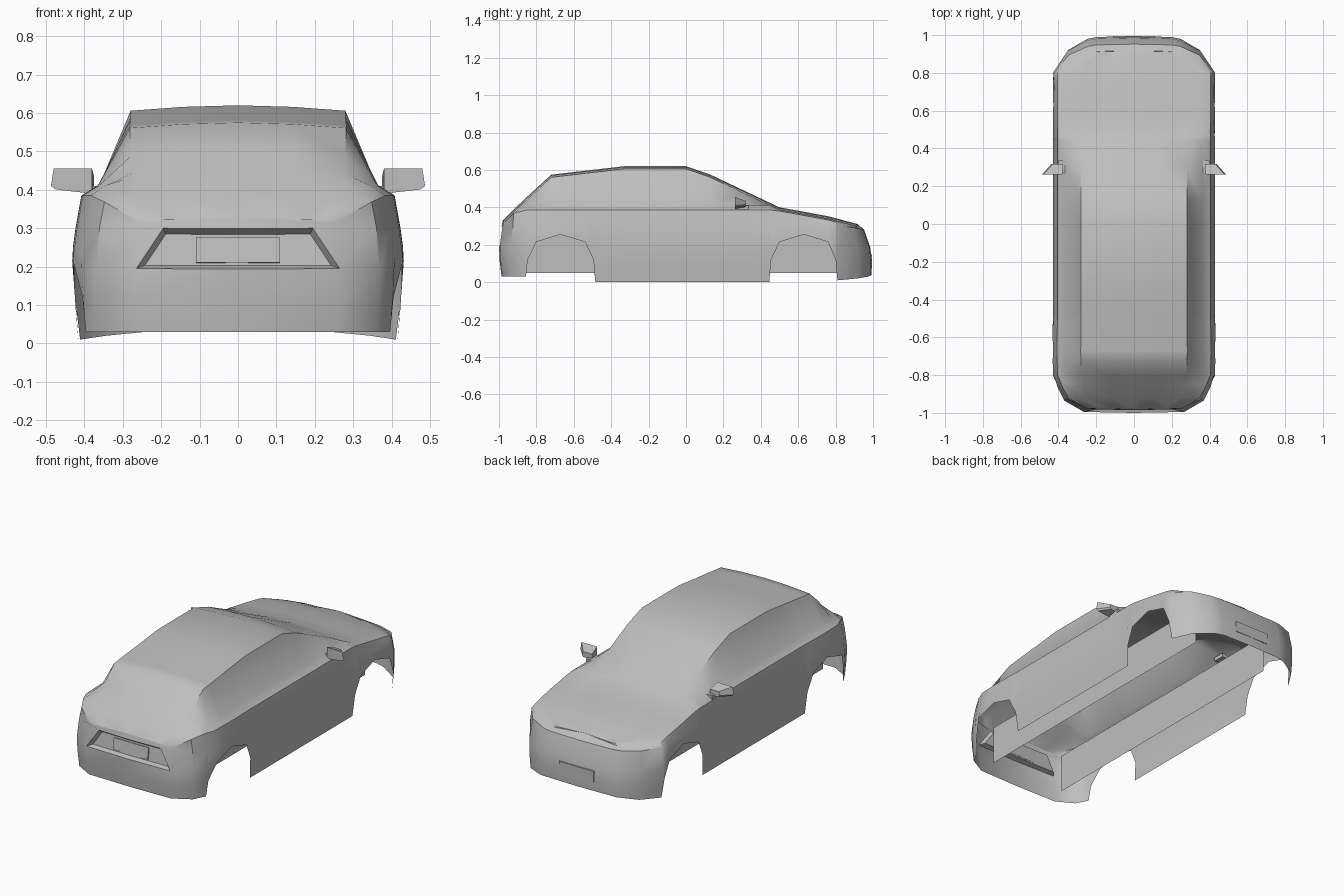
import bpy, bmesh, math

cube = bpy.data.objects.get("Cube")
if cube:
    bpy.data.objects.remove(cube, do_unlink=True)

paint = bpy.data.materials.new("grey paint")
paint.use_nodes = True
GREY = (0.52, 0.52, 0.52, 1)
paint.diffuse_color = GREY
paint.node_tree.nodes["Principled BSDF"].inputs["Base Color"].default_value = GREY


def interp(table, v):
    """Piecewise linear lookup."""
    if v <= table[0][0]:
        return table[0][1]
    for (a, p), (b, q) in zip(table, table[1:]):
        if v <= b:
            return p + (q - p) * (v - a) / (b - a)
    return table[-1][1]


def finish(bm, name, smooth=None):
    mesh = bpy.data.meshes.new(name)
    bm.to_mesh(mesh)
    bm.free()
    mesh.materials.append(paint)
    ob = bpy.data.objects.new(name, mesh)
    bpy.context.collection.objects.link(ob)
    if smooth:
        bpy.ops.object.select_all(action='DESELECT')
        ob.select_set(True)
        bpy.context.view_layer.objects.active = ob
        bpy.ops.object.shade_smooth_by_angle(angle=math.radians(smooth))
    return ob


def box(name, lo, hi, tilt=0):
    bm = bmesh.new()
    bmesh.ops.create_cube(bm, size=1)
    for v in bm.verts:
        v.co = [v.co[i] * (hi[i] - lo[i]) for i in range(3)]
    ob = finish(bm, name)
    ob.location = [(a + b) / 2 for a, b in zip(lo, hi)]
    ob.rotation_euler.x = tilt
    return ob


# Body columns around the plan: y, half width, lower edge (follows wheel arches)
columns = [
    (-1, 0, .03), (-.995, .27, .03), (-.935, .37, .03), (-.86, .408, .03),
    (-.85, .41, .12), (-.8, .43, .215), (-.72, .433, .24), (-.67, .434, .255),
    (-.54, .432, .215), (-.495, .43, .12), (-.485, .43, 0), (-.33, .43, 0),
    (0, .43, 0), (.13, .43, 0), (.3, .43, 0), (.445, .43, 0),
    (.455, .43, .12), (.5, .43, .215), (.63, .432, .255), (.76, .43, .215),
    (.8, .43, .12), (.81, .425, .01), (.92, .355, .02), (.98, .25, .03),
    (.99, .2, .035), (.995, 0, .035)]
# Centre line height along the length
crest = [(-1, .305), (-.975, .335), (-.9, .41), (-.72, .575), (-.33, .62),
         (0, .62), (.13, .575), (.5, .4), (.75, .355), (.92, .31), (1, .3)]
# Side bulge by height
bulge = [(0, .965), (.1, .985), (.22, 1), (.3, .975)]
LEVELS = (0, .3, .61, 1)
REAR, NOSE = (.93, .98, 1, .93, .9), (.98, 1, .95, .78, .6)
TAIL_PANEL = (.26, .265, .265, .195)


def end_y(y, level):
    """Round the nose and tail by pulling their ends in."""
    pull = (REAR if y < 0 else NOSE)[level]
    return y if abs(y) <= .8 else math.copysign(.8 + (abs(y) - .8) * pull, y)


def column_points(k, y, w, low):
    deck_y = end_y(y, 4)
    top = interp(crest, deck_y)
    waist = min(.3, top - .03)
    pts = []
    for i, t in enumerate(LEVELS):
        z = low + (waist - low) * t
        x = TAIL_PANEL[i] if k == 1 else w * interp(bulge, z)
        pts.append((x, end_y(y, i), z))
    deck = [(.94, min(top - .02, .385)), (.84, min(top - .012, .412)),
            (.65, top - .014), (.33, top - .004), (0, top)]
    for frac, z in deck:
        pts.append((w * frac, deck_y, z if w else top))
    return pts


# Body shell
bm = bmesh.new()
for side in (1, -1):
    grid = [[bm.verts.new((side * x, y, z)) for x, y, z in column_points(k, *c)]
            for k, c in enumerate(columns)]
    for a, b in zip(grid, grid[1:]):
        for i in range(len(a) - 1):
            quad = (a[i], b[i], b[i + 1], a[i + 1])
            bm.faces.new(quad if side > 0 else quad[::-1])
bmesh.ops.remove_doubles(bm, verts=bm.verts, dist=.0005)
bm.normal_update()
# Number plate recess in the tail
recess = []
for f in bm.faces:
    c = f.calc_center_median()
    if c.y < -.95 and abs(c.x) < .2 and .2 < c.z < .29:
        recess.append(f)
bmesh.ops.inset_region(bm, faces=recess, thickness=.012, depth=-.025,
                       use_even_offset=True)
finish(bm, "body_shell", smooth=38)

# Number plates
box("rear_plate", (-.11, -.973, .21), (.11, -.965, .275), tilt=-.14)
box("front_plate", (-.11, .987, .087), (.11, .995, .15))

# Inner panels behind the wheels, and door mirrors
glass = [(.38, .455), (.48, .455), (.487, .41), (.475, .401), (.38, .39)]
back = [(.375, .435), (.43, .435), (.437, .415), (.43, .405), (.375, .4)]
for side, label in ((1, "left"), (-1, "right")):
    bm = bmesh.new()
    bm.faces.new([bm.verts.new((side * .24, y, z)) for y, z in
                  ((-.9, .05), (.81, .05), (.81, .27), (-.9, .27))])
    finish(bm, label + "_inner_panel")

    bm = bmesh.new()
    front_ring = [bm.verts.new((side * x, .262, z)) for x, z in glass]
    back_ring = [bm.verts.new((side * x, .318, z)) for x, z in back]
    bm.faces.new(front_ring)
    bm.faces.new(back_ring[::-1])
    for i in range(len(glass)):
        j = (i + 1) % len(glass)
        bm.faces.new((front_ring[j], front_ring[i], back_ring[i], back_ring[j]))
    bmesh.ops.recalc_face_normals(bm, faces=bm.faces)
    finish(bm, label + "_mirror")
    xs = sorted((side * .345, side * .4))
    box(label + "_mirror_arm", (xs[0], .27, .388), (xs[1], .335, .41))
